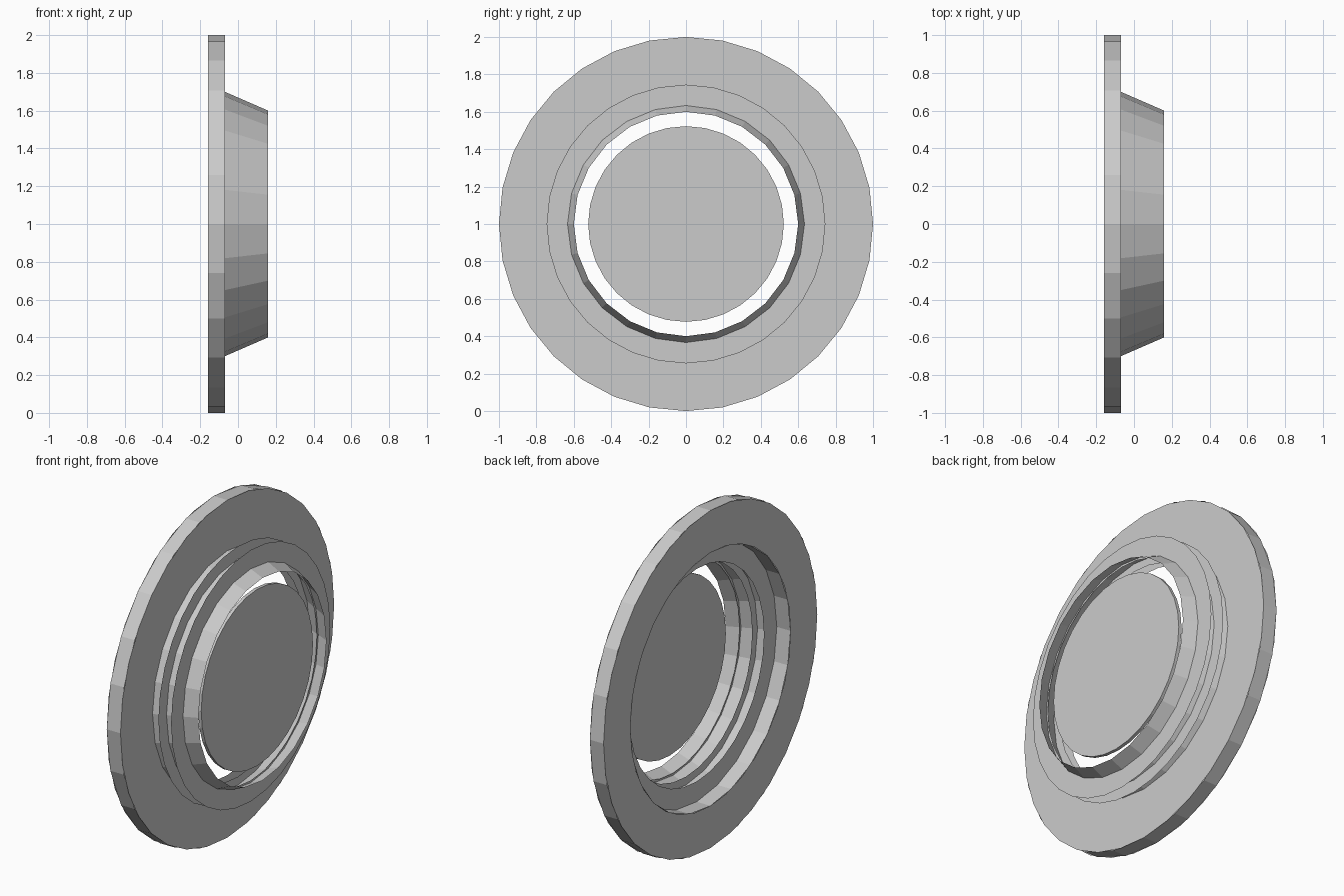
import bpy, bmesh
from math import cos, sin, tau

if "Cube" in bpy.data.objects:
    bpy.data.objects.remove(bpy.data.objects["Cube"])


def circle(bm, x, r, n):
    """Loop of n vertices around the x axis at height z = 1."""
    return [bm.verts.new((x, r * sin(tau * i / n), 1 + r * cos(tau * i / n)))
            for i in range(n)]


def finish(name, bm):
    mesh = bpy.data.meshes.new(name)
    bm.to_mesh(mesh)
    bm.free()
    obj = bpy.data.objects.new(name, mesh)
    bpy.context.collection.objects.link(obj)
    return obj


def band(name, x0, r0, x1, r1, n):
    """Open strip between two circles: a tube, a cone wall or a flat ring."""
    bm = bmesh.new()
    a, b = circle(bm, x0, r0, n), circle(bm, x1, r1, n)
    for i in range(n):
        j = (i + 1) % n
        bm.faces.new((a[i], b[i], b[j], a[j]))
    return finish(name, bm)


def disc(name, x, r, n):
    bm = bmesh.new()
    bm.faces.new(circle(bm, x, r, n)[::-1])
    return finish(name, bm)


WALL, FLAT = 24, 32          # walls are coarser than the flat faces
BACK, FRONT, TIP = -0.16, -0.07, 0.16

# Flange: outer and inner walls with flat faces
band("flange_outer_wall", BACK, 1.0, FRONT, 1.0, WALL)
band("flange_inner_wall", FRONT, 0.75, BACK, 0.75, WALL)
band("flange_back_face", BACK, 0.75, BACK, 1.0, FLAT)
band("flange_front_face", FRONT, 1.0, FRONT, 0.777, FLAT)
band("flange_inner_face", FRONT, 0.777, FRONT, 0.63, FLAT)

# Tapered collar
band("collar", FRONT, 0.70, TIP, 0.60, WALL)

# Thin fins around the collar
for i, x in enumerate((0.0, 0.083)):
    band(f"collar_fin_{i + 1}", x, 0.745, x, 0.62, FLAT)

# Floating centre plate
disc("centre_plate", 0.125, 0.523, FLAT)
band("centre_plate_rim", 0.105, 0.523, 0.125, 0.523, FLAT)
disc("centre_plate_back", 0.105, 0.523, FLAT)
